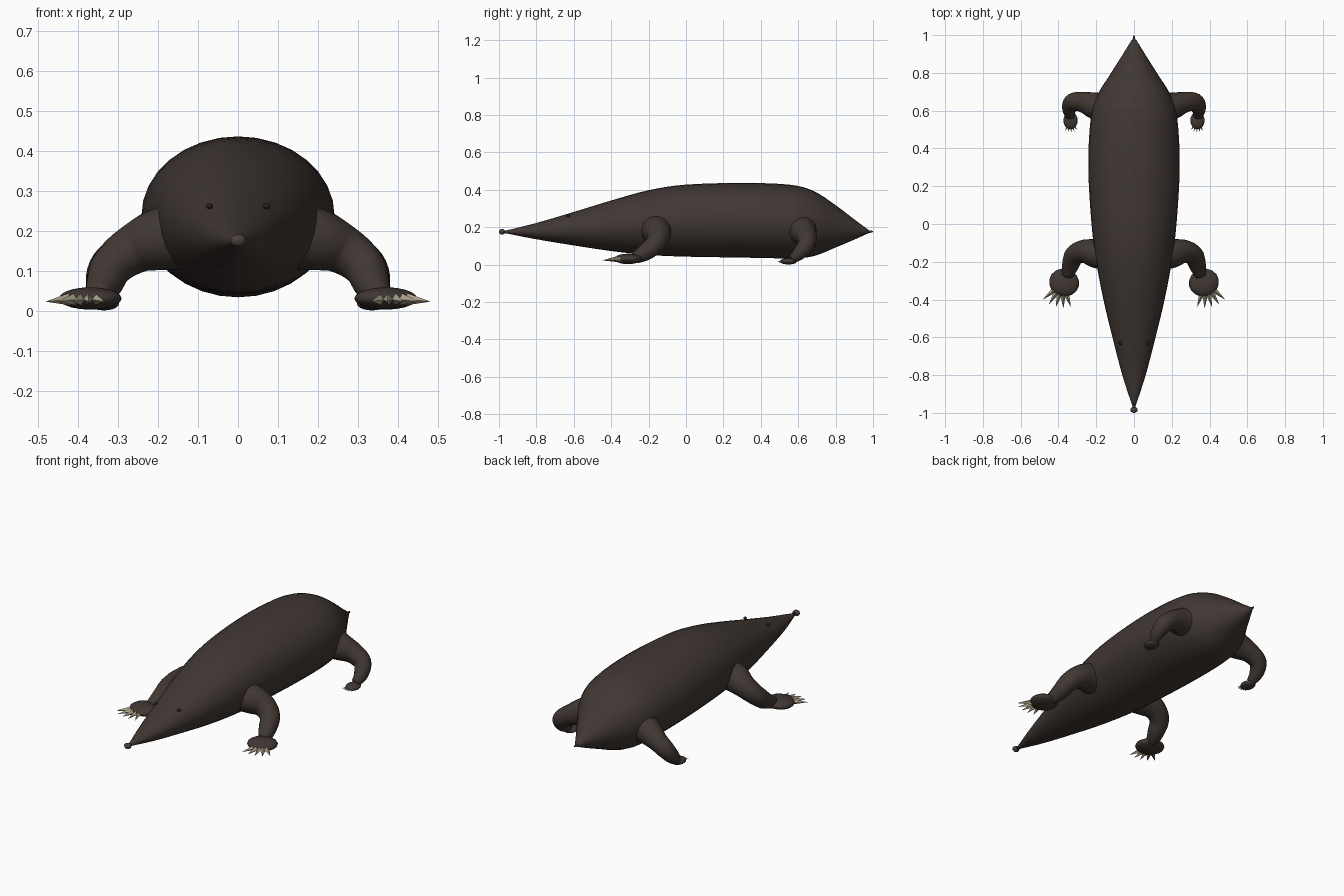
import bpy, bmesh, math
from mathutils import Vector, Matrix

if "Cube" in bpy.data.objects:
    bpy.data.objects.remove(bpy.data.objects["Cube"])


def material(name, rgb):
    m = bpy.data.materials.new(name)
    m.use_nodes = True
    m.diffuse_color = (*rgb, 1)
    bsdf = m.node_tree.nodes["Principled BSDF"]
    bsdf.inputs["Base Color"].default_value = (*rgb, 1)
    bsdf.inputs["Roughness"].default_value = 0.9
    return m


FUR = material("dark_brown_fur", (0.052, 0.039, 0.033))
SKIN = material("nose_skin", (0.068, 0.052, 0.046))
EYE = material("eye_dark", (0.02, 0.015, 0.013))
CLAW = material("pale_claw", (0.42, 0.37, 0.26))


def finish(name, bm, mat, smooth=True, mirror=False):
    bmesh.ops.recalc_face_normals(bm, faces=bm.faces)
    for f in bm.faces:
        f.smooth = smooth
    mesh = bpy.data.meshes.new(name)
    bm.to_mesh(mesh)
    bm.free()
    mesh.materials.append(mat)
    ob = bpy.data.objects.new(name, mesh)
    bpy.context.scene.collection.objects.link(ob)
    if mirror:
        ob.modifiers.new("mirror", "MIRROR").use_clip = False
    return ob


def resample(rows, steps):
    """Catmull-Rom interpolation through rows of numbers."""
    rows = [Vector(r) for r in rows]
    out = []
    for i in range(len(rows) - 1):
        a, b, c, d = (rows[max(0, min(len(rows) - 1, i + k))] for k in (-1, 0, 1, 2))
        for s in range(steps):
            t = s / steps
            out.append(0.5 * (2 * b + (c - a) * t + (2 * a - 5 * b + 4 * c - d) * t ** 2
                              + (3 * b - a - 3 * c + d) * t ** 3))
    return out + [rows[-1]]


def loft(rings, sides):
    """Skin a list of (centre, u axis, v axis) ellipses and cap both ends."""
    bm = bmesh.new()
    angles = [2 * math.pi * k / sides for k in range(sides)]
    loops = [[bm.verts.new(c + u * math.cos(a) + v * math.sin(a)) for a in angles]
             for c, u, v in rings]
    for p, q in zip(loops, loops[1:]):
        for k in range(sides):
            n = (k + 1) % sides
            bm.faces.new((p[k], p[n], q[n], q[k]))
    bm.faces.new(loops[0])
    bm.faces.new(loops[-1])
    return bm


def limb(name, path):
    pts = resample(path, 5)
    centres = [Vector(p[:3]) for p in pts]
    rings = []
    for i, c in enumerate(centres):
        t = (centres[min(i + 1, len(pts) - 1)] - centres[max(i - 1, 0)]).normalized()
        u = t.cross(Vector((1, -1, 0.3))).normalized()
        rings.append((c, u * pts[i][3], t.cross(u) * pts[i][3]))
    return finish(name, loft(rings, 16), FUR, mirror=True)


def ellipsoid(name, centre, radii, mat, mirror=False, turn=0):
    bm = bmesh.new()
    bmesh.ops.create_uvsphere(bm, u_segments=16, v_segments=10, radius=1)
    bm.transform(Matrix.Translation(centre) @ Matrix.Rotation(turn, 4, "Z")
                 @ Matrix.Diagonal((*radii, 1)))
    return finish(name, bm, mat, mirror=mirror)


def claws(name, centre, reach, length, radius, fan):
    """Five four-sided spikes fanned around the front of a foot."""
    bm = bmesh.new()
    for k in range(-2, 3):
        a = fan[0] + k * fan[1]
        d = Vector((math.sin(a), -math.cos(a), -0.08)).normalized()
        m = (Matrix.Translation(Vector(centre) + d * (reach + length / 2))
             @ d.to_track_quat("Z", "Y").to_matrix().to_4x4())
        bmesh.ops.create_cone(bm, cap_ends=True, segments=4, radius1=radius, radius2=0,
                              depth=length, matrix=m)
    return finish(name, bm, CLAW, smooth=False, mirror=True)


# Body: y, half width, bottom, top
profile = [(-0.965, 0.008, 0.168, 0.182), (-0.8, 0.062, 0.136, 0.223),
           (-0.6, 0.114, 0.103, 0.282), (-0.4, 0.162, 0.073, 0.343),
           (-0.2, 0.200, 0.052, 0.398), (0, 0.225, 0.043, 0.428),
           (0.3, 0.242, 0.038, 0.437), (0.55, 0.230, 0.034, 0.428),
           (0.68, 0.195, 0.045, 0.395), (0.8, 0.121, 0.092, 0.318),
           (0.9, 0.058, 0.134, 0.242), (0.975, 0.012, 0.168, 0.187)]
body_rings = [(Vector((0, y, (lo + hi) / 2)), Vector((w, 0, 0)), Vector((0, 0, (hi - lo) / 2)))
              for y, w, lo, hi in resample(profile, 4)]
finish("body", loft(body_rings, 32), FUR)

# Snout tip, tail tip and eyes
ellipsoid("nose", (0, -0.984, 0.176), (0.020, 0.016, 0.016), SKIN)
ellipsoid("snout_neck", (0, -0.965, 0.175), (0.009, 0.02, 0.009), FUR)
ellipsoid("tail", (0, 0.975, 0.177), (0.007, 0.025, 0.007), FUR)
ellipsoid("eyes", (0.072, -0.63, 0.262), (0.009, 0.010, 0.007), EYE, mirror=True)

# Front legs with broad digging feet
limb("front_legs", [(0.12, -0.165, 0.19, 0.085), (0.20, -0.155, 0.178, 0.078),
                    (0.265, -0.145, 0.152, 0.062), (0.315, -0.165, 0.112, 0.053),
                    (0.335, -0.215, 0.068, 0.046), (0.352, -0.27, 0.037, 0.032)])
ellipsoid("front_feet", (0.37, -0.31, 0.031), (0.080, 0.074, 0.028), FUR, True, 0.25)
claws("front_claws", (0.378, -0.312, 0.034), 0.045, 0.092, 0.018, (0.27, 0.30))

# Hind legs with small narrow feet
limb("hind_legs", [(0.12, 0.615, 0.20, 0.085), (0.20, 0.625, 0.178, 0.074),
                   (0.27, 0.645, 0.15, 0.055), (0.325, 0.645, 0.112, 0.047),
                   (0.343, 0.61, 0.065, 0.038), (0.338, 0.57, 0.030, 0.024)])
ellipsoid("hind_feet", (0.336, 0.548, 0.018), (0.038, 0.046, 0.017), FUR, True)
claws("hind_claws", (0.335, 0.54, 0.019), 0.026, 0.028, 0.007, (-0.05, 0.32))
